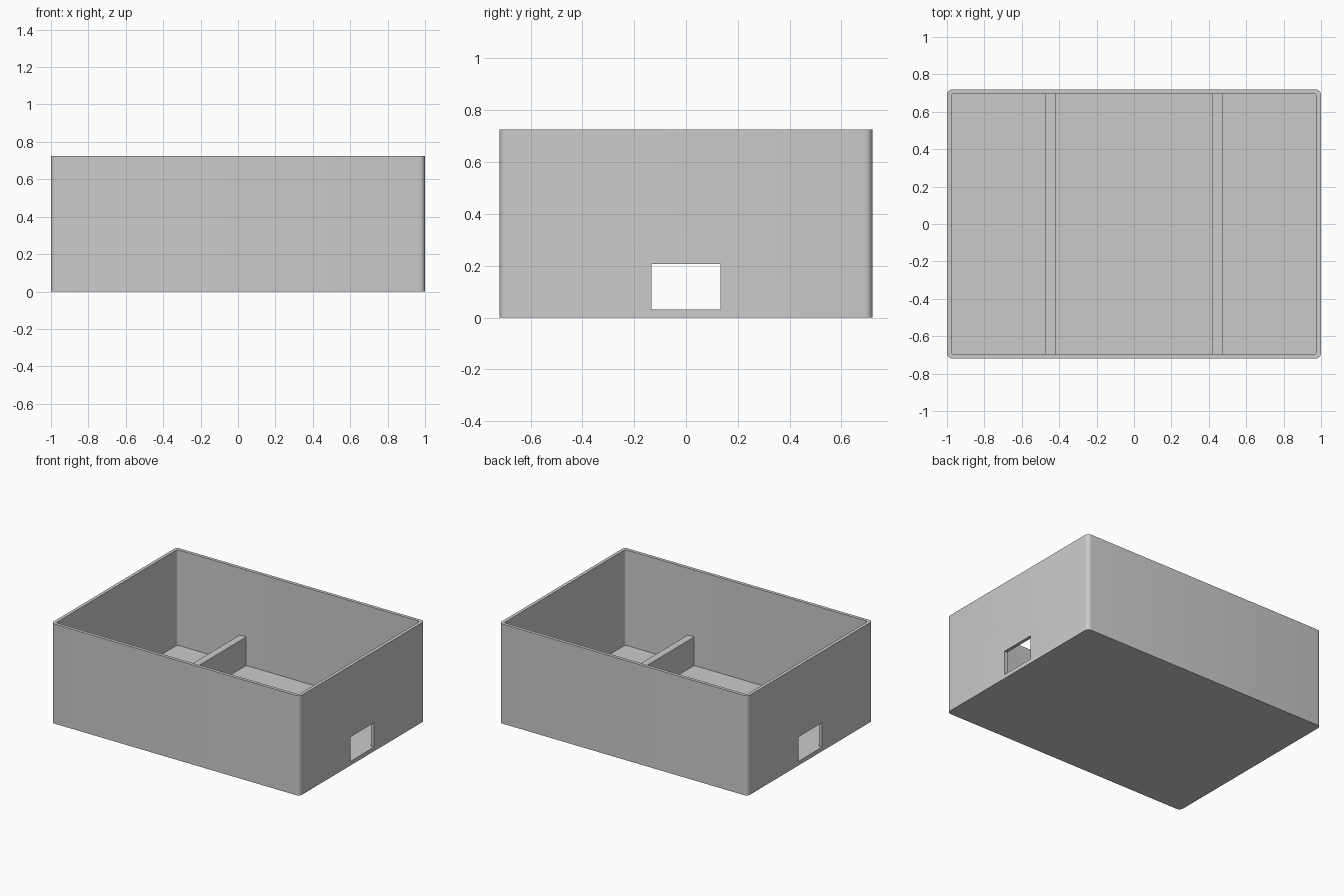
import bpy, bmesh, math
from mathutils import Matrix, Vector

cube = bpy.data.objects.get("Cube")
if cube:
    bpy.data.objects.remove(cube, do_unlink=True)

# Main dimensions
HALF_X, HALF_Y, HEIGHT = 1.0, 0.72, 0.725
WALL, FLOOR = 0.024, 0.03
DOOR_HALF, DOOR_TOP = 0.133, 0.207
DIVIDER_X, DIVIDER_THICK, DIVIDER_TOP = 0.447, 0.052, 0.238

grey = bpy.data.materials.new("plain grey")
grey.use_nodes = True
colour = (0.6, 0.6, 0.6, 1)
grey.diffuse_color = colour
grey.node_tree.nodes["Principled BSDF"].inputs["Base Color"].default_value = colour


def prism(name, points, direction):
    """Extrude a closed outline along a direction."""
    bm = bmesh.new()
    face = bm.faces.new([bm.verts.new(p) for p in points])
    grown = bmesh.ops.extrude_face_region(bm, geom=[face], use_keep_orig=True)
    verts = [v for v in grown["geom"] if isinstance(v, bmesh.types.BMVert)]
    bmesh.ops.translate(bm, verts=verts, vec=Vector(direction))
    bmesh.ops.recalc_face_normals(bm, faces=bm.faces)
    mesh = bpy.data.meshes.new(name)
    bm.to_mesh(mesh)
    bm.free()
    mesh.materials.append(grey)
    obj = bpy.data.objects.new(name, mesh)
    bpy.context.collection.objects.link(obj)
    return obj


def rounded_rectangle(hx, hy, radius, z, steps=6):
    points = []
    for quarter, (sx, sy) in enumerate([(1, 1), (-1, 1), (-1, -1), (1, -1)]):
        for i in range(steps + 1):
            a = (quarter + i / steps) * math.pi / 2
            points.append((sx * (hx - radius) + radius * math.cos(a),
                           sy * (hy - radius) + radius * math.sin(a), z))
    return points


# Open box: rounded block minus its hollow and the two end doorways
box = prism("box_shell", rounded_rectangle(HALF_X, HALF_Y, 0.03, 0), (0, 0, HEIGHT))
hollow = prism("hollow_cutter",
               rounded_rectangle(HALF_X - WALL, HALF_Y - WALL, 0.012, FLOOR), (0, 0, 1))
door_outline = [(-1.1, y, z) for y, z in [(-DOOR_HALF, FLOOR), (DOOR_HALF, FLOOR),
                                          (DOOR_HALF, DOOR_TOP), (-DOOR_HALF, DOOR_TOP)]]
doorway = prism("doorway_cutter", door_outline, (2.2, 0, 0))

bpy.ops.object.select_all(action="DESELECT")
box.select_set(True)
bpy.context.view_layer.objects.active = box
for cutter in (hollow, doorway):
    cut = box.modifiers.new(cutter.name, "BOOLEAN")
    cut.operation, cut.solver, cut.object = "DIFFERENCE", "EXACT", cutter
    bpy.ops.object.modifier_apply(modifier=cut.name)
    bpy.data.objects.remove(cutter, do_unlink=True)
bpy.ops.object.shade_smooth_by_angle(angle=math.radians(30))

# Low dividers across the box, each with a matching doorway
end = HALF_Y - WALL
arch = [(-end, FLOOR), (-DOOR_HALF, FLOOR), (-DOOR_HALF, DOOR_TOP), (DOOR_HALF, DOOR_TOP),
        (DOOR_HALF, FLOOR), (end, FLOOR), (end, DIVIDER_TOP), (-end, DIVIDER_TOP)]
for name, x in (("left_divider", DIVIDER_X), ("right_divider", -DIVIDER_X)):
    prism(name, [(x - DIVIDER_THICK / 2, y, z) for y, z in arch], (DIVIDER_THICK, 0, 0))
